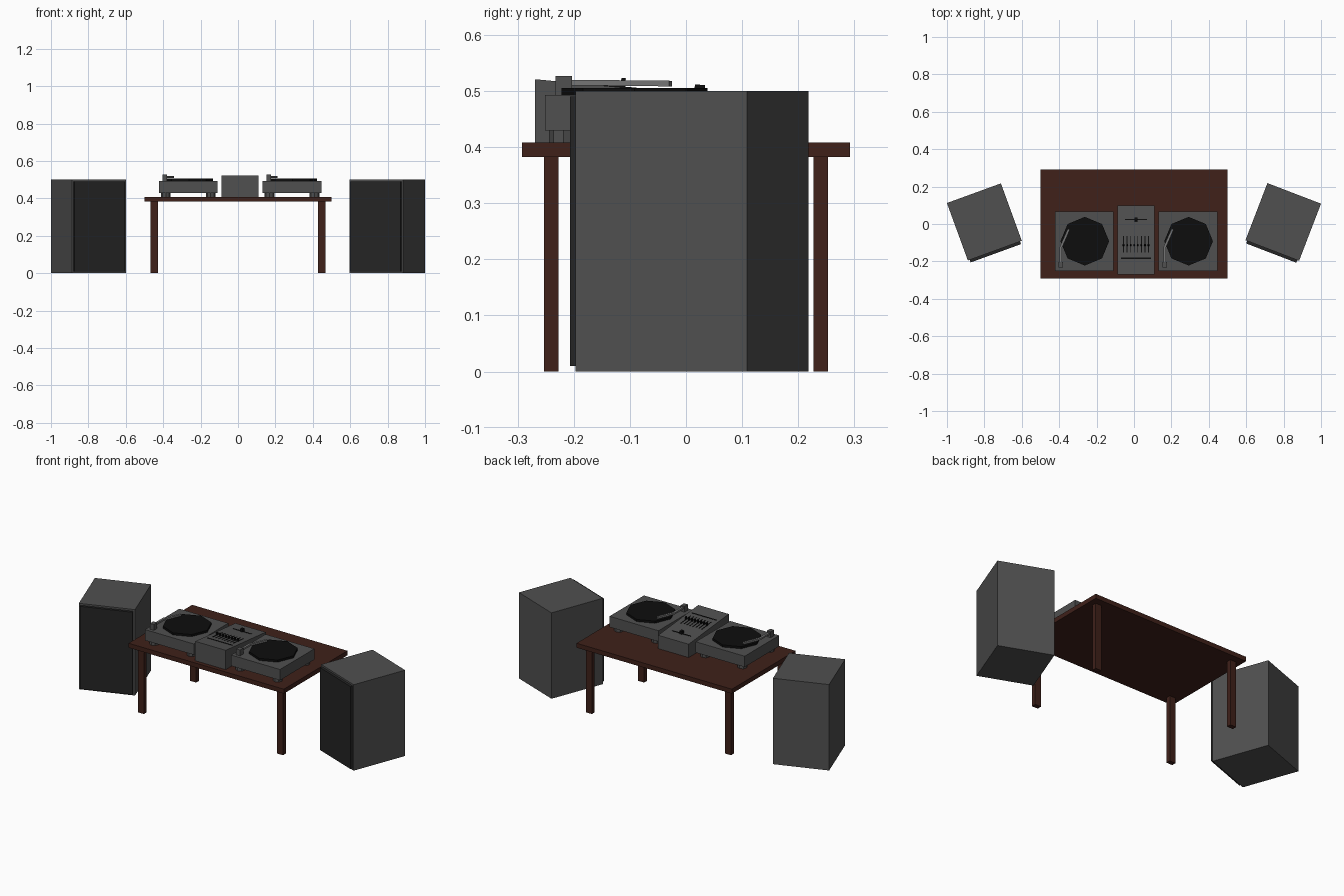
import bpy, bmesh
from math import radians
from mathutils import Matrix, Vector

if "Cube" in bpy.data.objects:
    bpy.data.objects.remove(bpy.data.objects["Cube"])


def material(name, rgb):
    m = bpy.data.materials.new(name)
    m.diffuse_color = (*rgb, 1)
    m.use_nodes = True
    m.node_tree.nodes["Principled BSDF"].inputs["Base Color"].default_value = m.diffuse_color
    return m


WOOD = material("dark_wood", (0.05, 0.015, 0.01))
GREY = material("charcoal", (0.08, 0.08, 0.08))
GRILLE = material("grille_cloth", (0.018, 0.018, 0.018))
BLACK = material("black", (0.004, 0.004, 0.004))
METAL = material("arm_grey", (0.18, 0.18, 0.18))


def make(name, bm, mat):
    bmesh.ops.recalc_face_normals(bm, faces=bm.faces)
    me = bpy.data.meshes.new(name)
    bm.to_mesh(me)
    bm.free()
    me.materials.append(mat)
    ob = bpy.data.objects.new(name, me)
    bpy.context.collection.objects.link(ob)
    return ob


def box(name, centre, size, mat, rot=None):
    bm = bmesh.new()
    m = Matrix.Translation(centre) @ (rot or Matrix()) @ Matrix.Diagonal((*size, 1))
    bmesh.ops.create_cube(bm, size=1, matrix=m)
    return make(name, bm, mat)


def disc(name, centre, radius, height, mat, sides=8):
    bm = bmesh.new()
    bmesh.ops.create_cone(bm, cap_ends=True, segments=sides, radius1=radius,
                          radius2=radius, depth=height, matrix=Matrix.Translation(centre))
    return make(name, bm, mat)


def prism(name, points, offset, mat):
    """Extrude a flat polygon along an offset vector."""
    bm = bmesh.new()
    face = bm.faces.new([bm.verts.new(p) for p in points])
    new = bmesh.ops.extrude_face_region(bm, geom=[face])["geom"]
    bmesh.ops.translate(bm, vec=offset, verts=[v for v in new if isinstance(v, bmesh.types.BMVert)])
    return make(name, bm, mat)


# Table
box("table_top", (0, 0, 0.3955), (1, 0.585, 0.026), WOOD)
for sx in (-1, 1):
    for sy in (-1, 1):
        box("table_leg", (sx * 0.448, sy * 0.24, 0.192), (0.038, 0.026, 0.384), WOOD)

# Speakers, turned outward, each with a grille on the front
for side, x, angle in (("left", -0.80, 20), ("right", 0.798, -21)):
    rot = Matrix.Rotation(radians(angle), 4, "Z")
    c = Vector((x, 0.011, 0.25))
    box(side + "_speaker_cabinet", c, (0.307, 0.327, 0.5), GREY, rot)
    box(side + "_speaker_grille", c + rot @ Vector((0, -0.17, 0)), (0.287, 0.017, 0.48), GRILLE, rot)

# Turntables
for side, x in (("left", -0.266), ("right", 0.289)):
    box(side + "_turntable_body", (x, -0.093, 0.4615), (0.315, 0.317, 0.063), GREY)
    for sx in (-1, 1):
        for sy in (-1, 1):
            disc(side + "_turntable_foot", (x + sx * 0.12, -0.093 + sy * 0.125, 0.419), 0.026, 0.022, GREY)
    disc(side + "_platter", (x + 0.003, -0.092, 0.499), 0.13, 0.013, BLACK)
    box(side + "_arm_pivot", (x - 0.125, -0.218, 0.51), (0.025, 0.03, 0.034), GREY)
    # bent arm, seen as an outline from above
    outline = [(-0.131, -0.21), (-0.119, -0.21), (-0.118, -0.125), (-0.077, -0.03),
               (-0.088, -0.025), (-0.131, -0.122)]
    prism(side + "_tone_arm", [(x + px, py, 0.510 - 0.01 * (py + 0.2)) for px, py in outline],
          (0, 0, 0.010), METAL)

# Mixer with a top sloping down to the back
MX = 0.011
FRONT, BACK, ZF, ZB = -0.269, 0.1, 0.521, 0.486
prism("mixer_body", [(MX - 0.098, y, z) for y, z in
                     ((FRONT, 0.408), (BACK, 0.408), (BACK, ZB), (FRONT, ZF))], (0.196, 0, 0), GREY)
slope = (ZB - ZF) / (BACK - FRONT)
tilt = Matrix.Rotation(slope, 4, "X")


def on_mixer(name, x, y, size, mat):
    z = ZF + slope * (y - FRONT) + size[2] / 2 - 0.001
    box(name, (MX + x, y, z), size, mat, tilt)


# Mixer controls
on_mixer("cross_fader_slot", 0, 0.024, (0.118, 0.006, 0.003), BLACK)
on_mixer("cross_fader_knob", 0, 0.024, (0.015, 0.018, 0.019), BLACK)
on_mixer("front_strip", 0, -0.183, (0.16, 0.006, 0.003), BLACK)
for i in range(8):
    x = -0.067 + i * 0.0191
    on_mixer("channel_slot", x, -0.108, (0.004, 0.09, 0.003), BLACK)
    on_mixer("channel_knob", x, -0.112, (0.009, 0.008, 0.018), BLACK)
